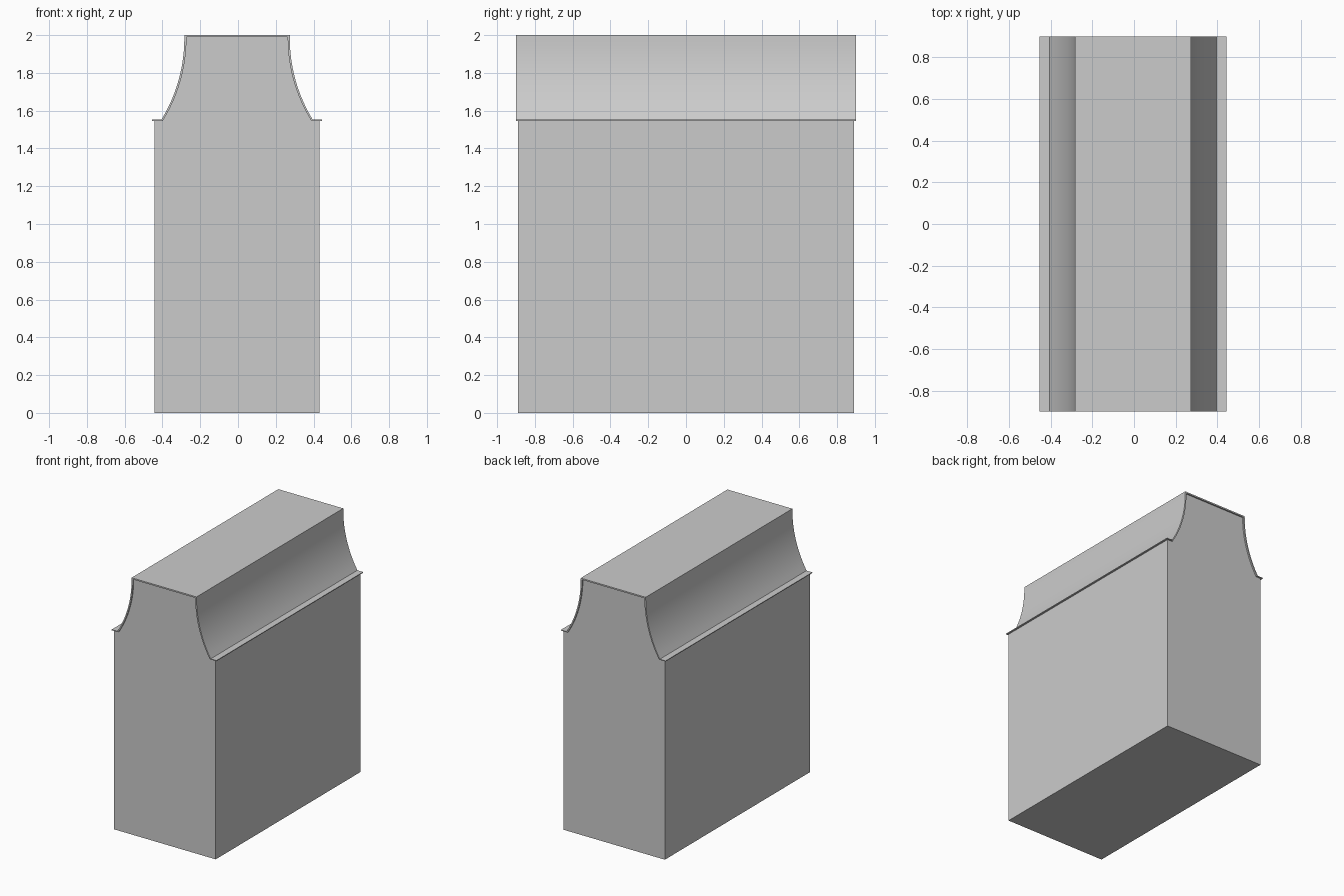
import bpy, bmesh, math

if "Cube" in bpy.data.objects:
    bpy.data.objects.remove(bpy.data.objects["Cube"])

CX = -0.005                       # the model sits a hair left of centre
Z_TOP, Z_SHOULDER = 2.0, 1.55
TOP_HALF, FOOT_HALF = 0.279, 0.402
THICK = 0.011                     # sheet thickness of the cover
N = 12


def concave(inset, z_top, z_low):
    """Concave shoulder curve, top to bottom, as (half width, z)."""
    z_tan = 1.985                 # height where the curve is vertical
    dz, dx = z_tan - Z_SHOULDER, FOOT_HALF - TOP_HALF
    r = (dz * dz + dx * dx) / (2 * dx)
    pts = [(TOP_HALF - inset, z_top)]
    a_end = math.asin((z_tan - z_low) / r)
    for i in range(1, N + 1):
        a = a_end * i / N
        pts.append((TOP_HALF + r * (1 - math.cos(a)) - inset, z_tan - r * math.sin(a)))
    return pts


def mirrored(half):
    """Close a half profile by mirroring it across x."""
    return half + [(-x, z) for x, z in reversed(half)]


def extrude(name, profile, y0, y1):
    bm = bmesh.new()
    vs = [bm.verts.new((x + CX, y0, z)) for x, z in profile]
    face = bm.faces.new(vs)
    ext = bmesh.ops.extrude_face_region(bm, geom=[face])
    moved = [g for g in ext["geom"] if isinstance(g, bmesh.types.BMVert)]
    bmesh.ops.translate(bm, verts=moved, vec=(0, y1 - y0, 0))
    bmesh.ops.recalc_face_normals(bm, faces=bm.faces)
    mesh = bpy.data.meshes.new(name)
    bm.to_mesh(mesh)
    bm.free()
    ob = bpy.data.objects.new(name, mesh)
    bpy.context.collection.objects.link(ob)
    bpy.ops.object.select_all(action='DESELECT')
    ob.select_set(True)
    bpy.context.view_layer.objects.active = ob
    bpy.ops.object.shade_smooth_by_angle(angle=math.radians(20))
    return ob


# Solid body: straight block with a necked top
body_half = concave(THICK, Z_TOP - THICK, Z_SHOULDER - 0.004)
body_half += [(0.436, Z_SHOULDER - 0.004), (0.436, 0)]
extrude("body", mirrored(body_half), -0.889, 0.889)

# Thin cover over the neck, ending in a small flange on each side
outer = concave(0, Z_TOP, Z_SHOULDER + 0.002)
inner = concave(THICK, Z_TOP - THICK, Z_SHOULDER - 0.004)
right = outer + [(0.45, Z_SHOULDER + 0.002), (0.45, Z_SHOULDER - 0.004)]
cover = [(-x, z) for x, z in reversed(right)] + right
cover += inner[::-1] + [(-x, z) for x, z in inner]
extrude("cover", cover, -0.9, 0.9)
